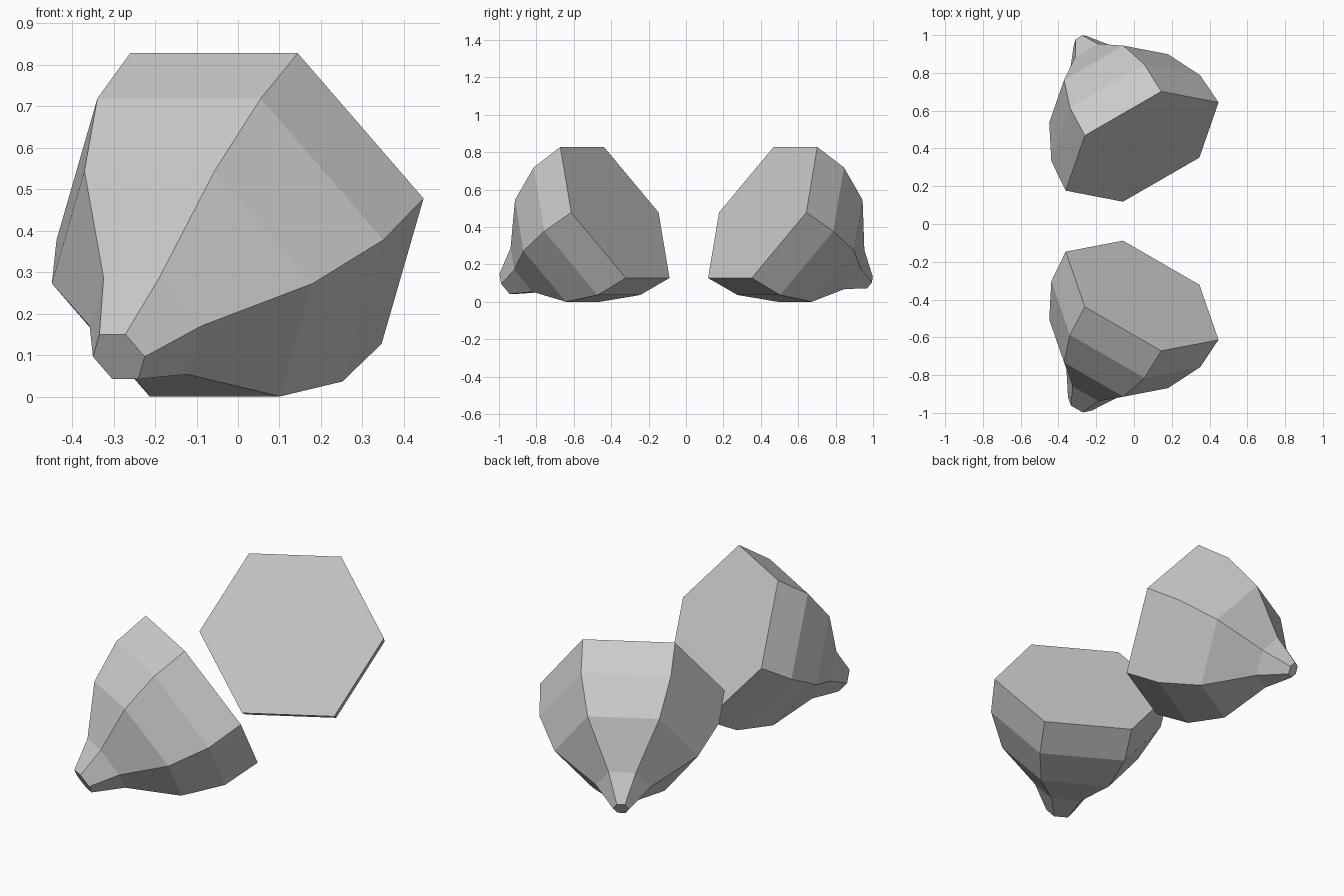
import bpy, bmesh, math
from mathutils import Vector

if "Cube" in bpy.data.objects:
    bpy.data.objects.remove(bpy.data.objects["Cube"])

R3 = math.sqrt(3) / 2


def hex_cone(name, centre, side, rings):
    """Six-sided stepped cone; side = -1 points to the front, +1 to the back."""
    c = Vector(centre)
    axis = Vector((-R3 / 2, side * 0.75, -0.5))      # from wide face to tip
    u = Vector((R3, side * 0.5, 0))
    v = Vector((-0.25, side * R3 / 2, R3))
    bm = bmesh.new()
    loops = []
    for t, r in rings:
        loops.append([bm.verts.new(c + axis * t
                                   + u * (r * math.cos(i * math.pi / 3))
                                   + v * (r * math.sin(i * math.pi / 3)))
                      for i in range(6)])
    for a, b in zip(loops, loops[1:]):
        for i in range(6):
            j = (i + 1) % 6
            bm.faces.new((a[i], a[j], b[j], b[i]))
    bm.faces.new(loops[0])       # wide flat face
    bm.faces.new(loops[-1])      # small tip face
    bmesh.ops.recalc_face_normals(bm, faces=bm.faces)
    mesh = bpy.data.meshes.new(name)
    bm.to_mesh(mesh)
    bm.free()
    obj = bpy.data.objects.new(name, mesh)
    bpy.context.collection.objects.link(obj)


# shared bulging body: (distance along axis, radius)
body = [(0, 0.467), (0.2, 0.455), (0.41, 0.363)]

# front cone with a wider tip, back cone with a finer tip
hex_cone("front_cone", (0.043, -0.38, 0.478), -1, body + [(0.614, 0.156), (0.763, 0.072)])
hex_cone("back_cone", (0.043, 0.41, 0.478), 1, body + [(0.61, 0.138), (0.75, 0.042)])
